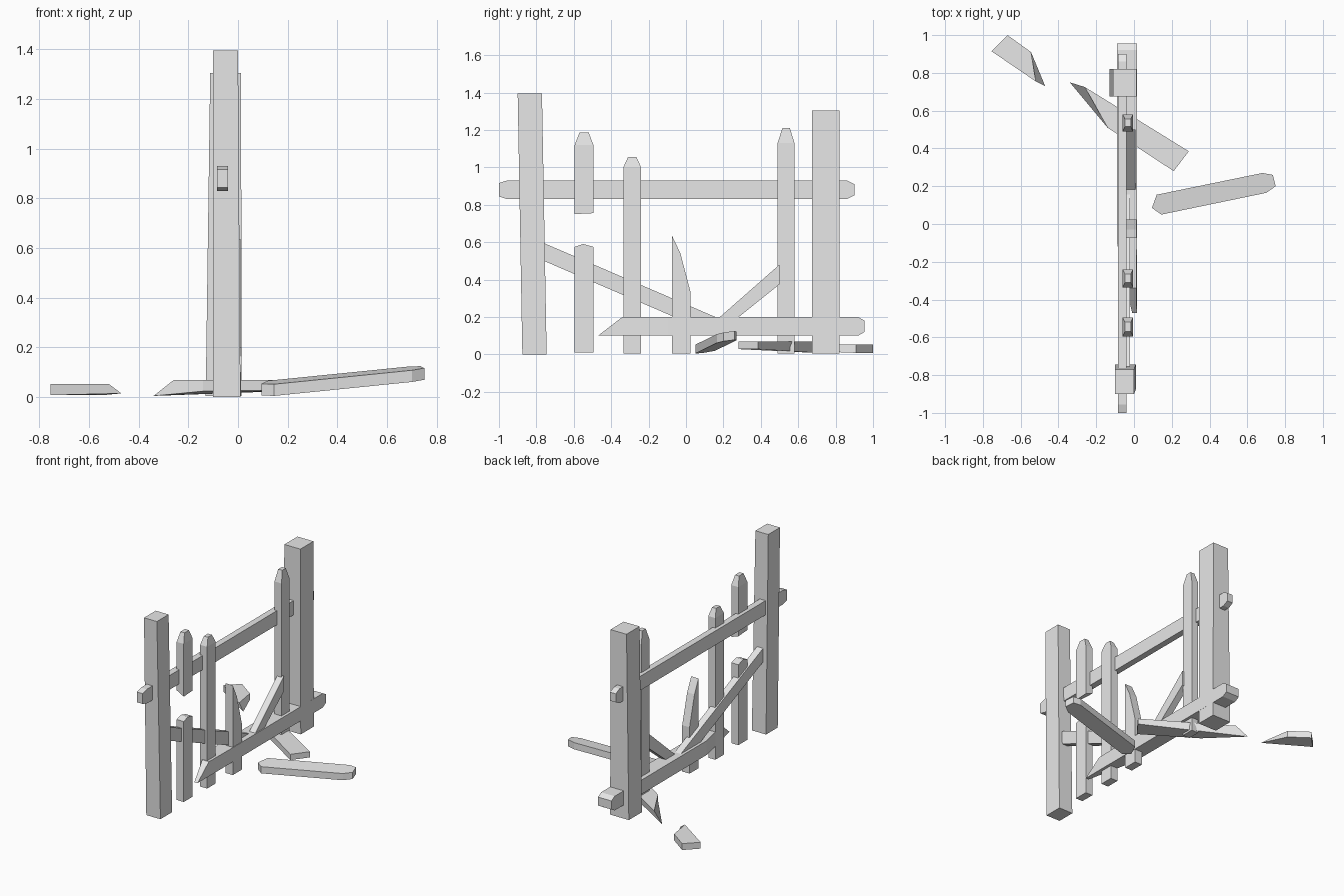
import bpy
import bmesh

default_cube = bpy.data.objects.get("Cube")
if default_cube:
    bpy.data.objects.remove(default_cube, do_unlink=True)

# One flat colour for all the timber
timber = bpy.data.materials.new("pale_grey_timber")
timber.use_nodes = True
timber.diffuse_color = (0.8, 0.8, 0.8, 1)
timber.node_tree.nodes["Principled BSDF"].inputs["Base Color"].default_value = (0.8, 0.8, 0.8, 1)


def loft(name, rings):
    """Join matching rings of points into a closed, flat-faced solid."""
    bm = bmesh.new()
    loops = [[bm.verts.new(point) for point in ring] for ring in rings]
    for lower, upper in zip(loops, loops[1:]):
        count = len(lower)
        for i in range(count):
            j = (i + 1) % count
            bm.faces.new((lower[i], lower[j], upper[j], upper[i]))
    bm.faces.new(loops[0])
    bm.faces.new(loops[-1])
    bmesh.ops.recalc_face_normals(bm, faces=bm.faces)
    mesh = bpy.data.meshes.new(name)
    bm.to_mesh(mesh)
    bm.free()
    mesh.materials.append(timber)
    obj = bpy.data.objects.new(name, mesh)
    bpy.context.collection.objects.link(obj)
    return obj


def level(xs, ys, z):
    """Horizontal rectangle."""
    return [(xs[0], ys[0], z), (xs[1], ys[0], z), (xs[1], ys[1], z), (xs[0], ys[1], z)]


def section(xs, y, zs):
    """Upright rectangle across the fence line."""
    return [(xs[0], y, zs[0]), (xs[1], y, zs[0]), (xs[1], y, zs[1]), (xs[0], y, zs[1])]


def slab(name, xs, outline):
    """Side outline given as (y, z), extruded through the fence thickness."""
    return loft(name, [[(x, y, z) for y, z in outline] for x in xs])


def shrink(span, amount):
    return (span[0] + amount, span[1] - amount)


# Leaning, slightly tapered posts
loft("front_post", [level((-0.10, 0.01), (-0.875, -0.745), 0),
                    level((-0.10, 0.0), (-0.90, -0.77), 1.395)])
loft("back_post", [level((-0.13, 0.015), (0.675, 0.82), 0.005),
                   level((-0.112, 0.012), (0.675, 0.82), 1.305)])

# Whole pickets with chamfered tips
PICKET = (-0.06, -0.005)


def picket_tip(ys, shoulder, top):
    return [level(PICKET, ys, shoulder),
            level(shrink(PICKET, 0.012), shrink(ys, 0.025), top)]


for name, ys, shoulder, top in (("middle_picket", (-0.335, -0.24), 1.0, 1.055),
                                ("back_picket", (0.49, 0.58), 1.13, 1.21)):
    loft(name, [level(PICKET, ys, 0.005)] + picket_tip(ys, shoulder, top))

# Picket snapped in two, with jagged break faces
BROKEN = (-0.595, -0.495)
hanging_break = [(x, y, z) for (x, y, _), z in
                 zip(level(PICKET, BROKEN, 0), (0.78, 0.75, 0.755, 0.775))]
loft("broken_picket_upper", [hanging_break] + picket_tip(BROKEN, 1.12, 1.185))
slab("broken_picket_lower", PICKET,
     [(BROKEN[0], 0.01), (BROKEN[1], 0.01), (BROKEN[1], 0.575), (-0.55, 0.59), (BROKEN[0], 0.575)])

# Splintered stump
slab("splintered_stump", (-0.045, 0.012),
     [(-0.075, 0.005), (0.025, 0.005), (0.025, 0.33), (-0.03, 0.54), (-0.075, 0.635)])

# Upper rail, chamfered at both ends
RAIL = (-0.085, -0.04)
RAIL_Z = (0.83, 0.93)
loft("upper_rail", [section(RAIL, y, shrink(RAIL_Z, inset)) for y, inset in
                    ((-1.0, 0.014), (-0.955, 0), (0.86, 0), (0.9, 0.02))])

# Lower rail, splintered at the front and chamfered at the back
LOW = (-0.09, 0.015)
LOW_Z = (0.1, 0.2)
splinter = [(-0.01, -0.47, 0.1), (0.015, -0.47, 0.1), (0.012, -0.34, 0.2), (-0.04, -0.34, 0.2)]
loft("lower_rail", [splinter, section(LOW, -0.1, LOW_Z), section(LOW, 0.92, LOW_Z),
                    section(LOW, 0.955, shrink(LOW_Z, 0.02))])

# Fallen braces
slab("front_brace", (-0.07, -0.022),
     [(-0.76, 0.595), (-0.76, 0.5), (-0.04, 0.19), (0.18, 0.19)])
slab("back_brace", (-0.04, 0.008),
     [(0.17, 0.19), (0.27, 0.19), (0.5, 0.375), (0.5, 0.48)])

# Long loose plank, resting at a tilt
plank = [(0.095, 0.085), (0.12, 0.155), (0.68, 0.27), (0.735, 0.26),
         (0.75, 0.2), (0.70, 0.165), (0.145, 0.05)]


def tilted(x, y):
    return 0.005 + 0.07 * (x - 0.145) + 0.15 * (y - 0.05)


loft("loose_plank", [[(x, y, tilted(x, y) + lift) for x, y in plank] for lift in (0, 0.047)])

# Splintered plank and short offcut on the ground
loft("splintered_plank", [
    [(-0.34, 0.75, 0.005), (0.29, 0.385, 0.028), (0.21, 0.28, 0.028), (-0.14, 0.51, 0.024)],
    [(-0.26, 0.725, 0.068), (0.29, 0.385, 0.068), (0.21, 0.28, 0.068), (-0.14, 0.51, 0.068)]])
loft("short_offcut", [
    [(-0.755, 0.915, 0.008), (-0.67, 1.0, 0.008), (-0.545, 0.91, 0.008), (-0.47, 0.73, 0.015)],
    [(-0.755, 0.915, 0.053), (-0.67, 1.0, 0.053), (-0.545, 0.91, 0.053), (-0.52, 0.755, 0.053)]])
